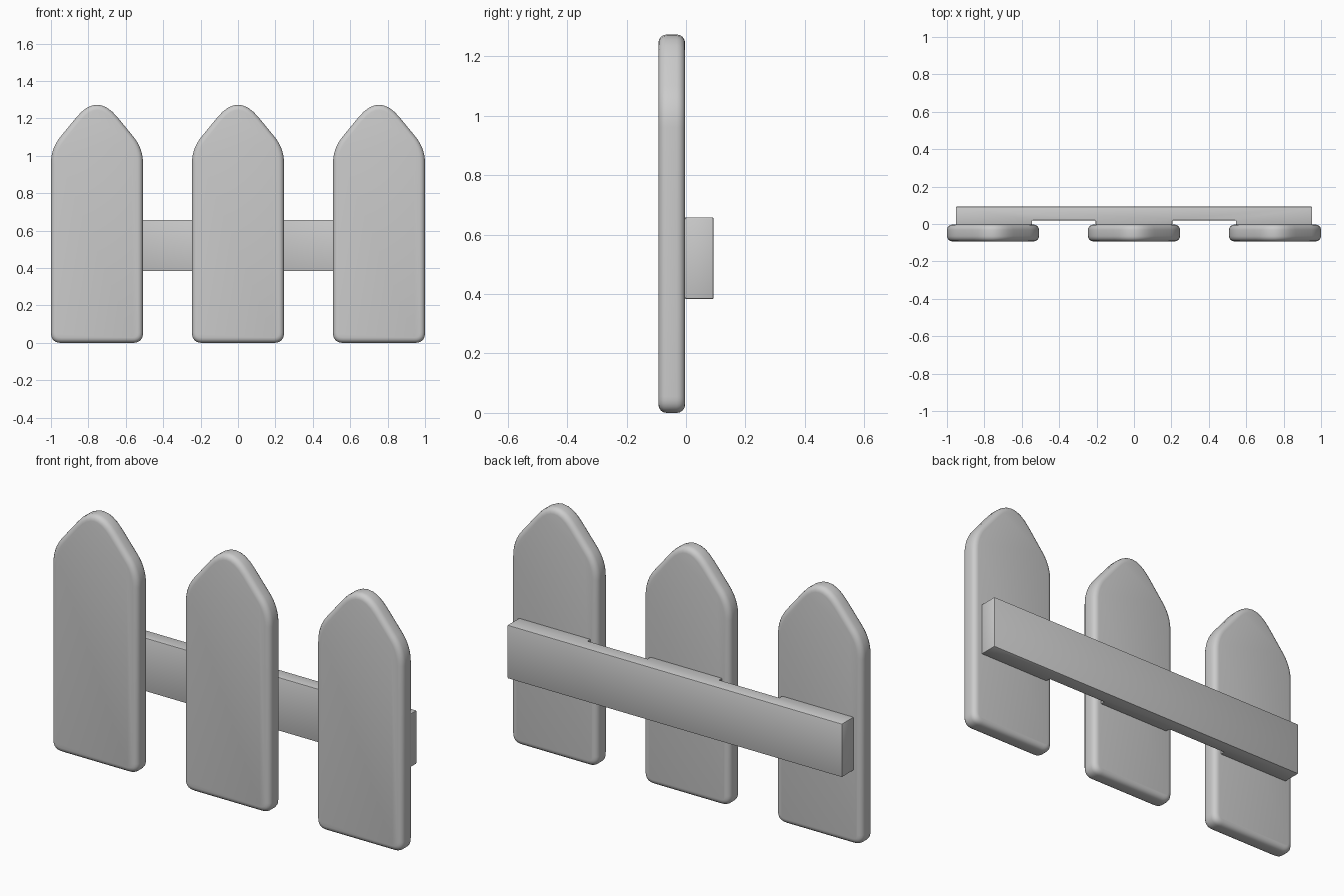
import bpy, bmesh
from mathutils import Vector

if "Cube" in bpy.data.objects:
    bpy.data.objects.remove(bpy.data.objects["Cube"])


def rounded_outline(corners, steps=8):
    """Each corner is (x, z, trim); it becomes a quadratic curve trimmed by that length."""
    pts = []
    n = len(corners)
    for i, (x, z, r) in enumerate(corners):
        c = Vector((x, z))
        prev = Vector(corners[i - 1][:2])
        nxt = Vector(corners[(i + 1) % n][:2])
        a = c + (prev - c).normalized() * r
        b = c + (nxt - c).normalized() * r
        for k in range(steps + 1):
            t = k / steps
            pts.append(a * (1 - t) ** 2 + c * (2 * t * (1 - t)) + b * t * t)
    return pts


def extruded(name, verts, direction, bevel, segments):
    bm = bmesh.new()
    face = bm.faces.new([bm.verts.new(v) for v in verts])
    ext = bmesh.ops.extrude_face_region(bm, geom=[face])
    moved = [g for g in ext["geom"] if isinstance(g, bmesh.types.BMVert)]
    bmesh.ops.translate(bm, verts=moved, vec=direction)
    bmesh.ops.recalc_face_normals(bm, faces=bm.faces)
    # Round only the sharp edges
    sharp = [e for e in bm.edges if e.calc_face_angle(0) > 1.0]
    bmesh.ops.bevel(bm, geom=sharp, offset=bevel, segments=segments,
                    profile=0.5, affect='EDGES', clamp_overlap=True)
    mesh = bpy.data.meshes.new(name)
    bm.to_mesh(mesh)
    bm.free()
    obj = bpy.data.objects.new(name, mesh)
    bpy.context.collection.objects.link(obj)
    bpy.context.view_layer.objects.active = obj
    obj.select_set(True)
    bpy.ops.object.shade_smooth_by_angle()
    obj.select_set(False)
    return obj


# Pickets: pointed boards with softened corners
W = 0.246
outline = rounded_outline([(-W, 0, 0.055), (W, 0, 0.055), (W, 1.04, 0.08),
                           (0, 1.34, 0.173), (-W, 1.04, 0.08)])
for label, cx in (("left", -0.754), ("middle", 0), ("right", 0.754)):
    picket = extruded("picket_" + label, [(p.x, -0.093, p.y) for p in outline],
                      (0, 0.09, 0), 0.028, 4)
    picket.location.x = cx

# Rail: bar along the back, thinned between the pickets
half = [(0.205, -0.004), (0.205, 0.02), (0.545, 0.02), (0.545, -0.004),
        (0.953, -0.004), (0.953, 0.093)]
plan = half + [(-x, y) for x, y in reversed(half)]
extruded("rail", [(x, y, 0.383) for x, y in plan], (0, 0, 0.275), 0.005, 2)
